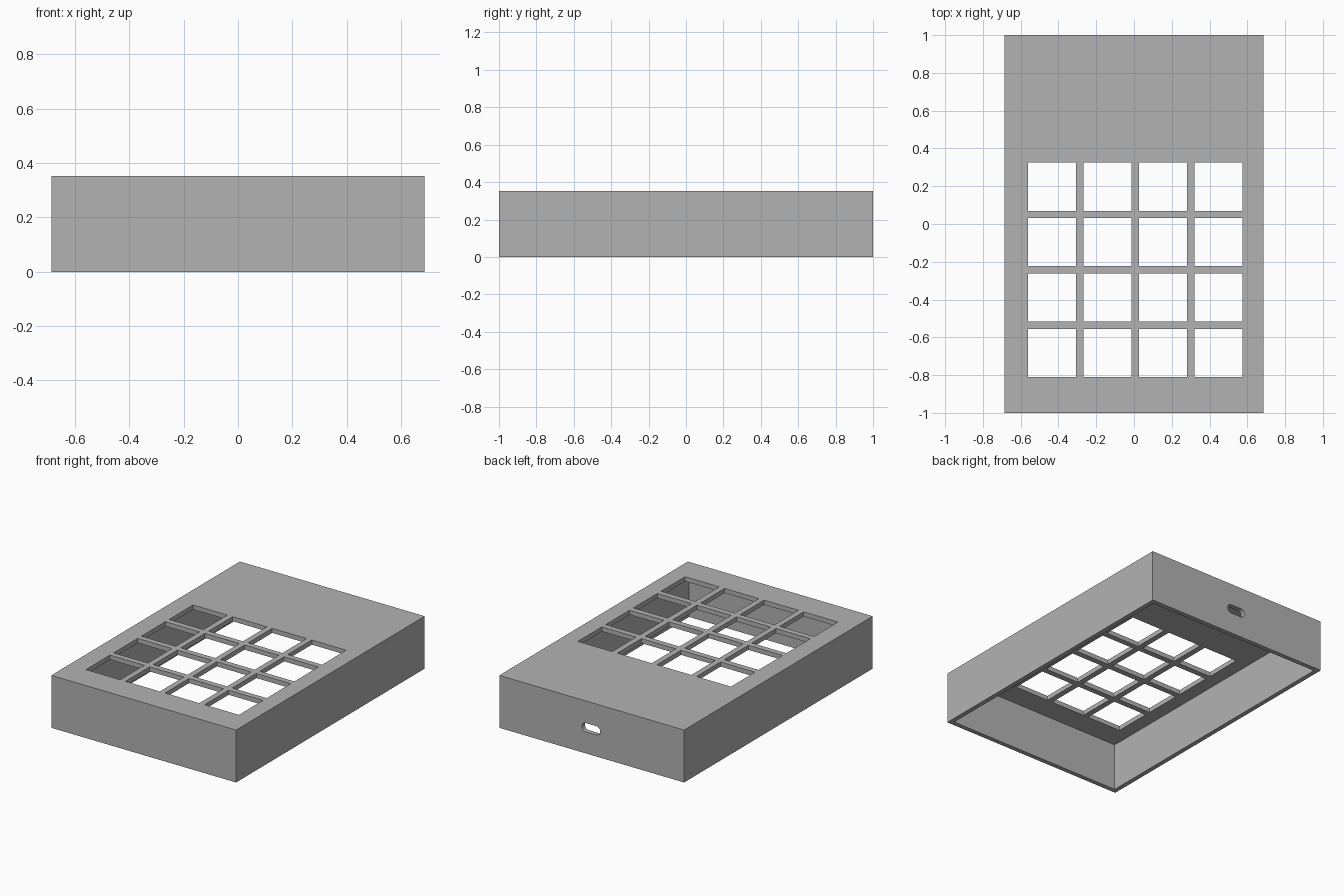
import bpy
import bmesh
from math import pi
from mathutils import Matrix, Vector

if "Cube" in bpy.data.objects:
    bpy.data.objects.remove(bpy.data.objects["Cube"], do_unlink=True)

WIDTH, LENGTH, HEIGHT, WALL = 1.372, 2.0, 0.352, 0.031
KEY, PITCH = 0.255, 0.2937

grey = bpy.data.materials.new("plain_grey")
grey.use_nodes = True
colour = (0.45, 0.45, 0.45, 1)
grey.diffuse_color = colour
grey.node_tree.nodes["Principled BSDF"].inputs["Base Color"].default_value = colour


def add_box(bm, low, high):
    low, high = Vector(low), Vector(high)
    size = Matrix.Diagonal((*(high - low), 1))
    bmesh.ops.create_cube(bm, size=1, matrix=Matrix.Translation((low + high) / 2) @ size)


def make_object(name, bm):
    mesh = bpy.data.meshes.new(name)
    bm.to_mesh(mesh)
    bm.free()
    mesh.materials.append(grey)
    obj = bpy.data.objects.new(name, mesh)
    bpy.context.collection.objects.link(obj)
    return obj


def cut(target, cutter):
    cutter.hide_render = True
    mod = target.modifiers.new("cut", "BOOLEAN")
    mod.operation, mod.solver, mod.object = "DIFFERENCE", "EXACT", cutter
    bpy.context.view_layer.objects.active = target
    bpy.ops.object.modifier_apply(modifier=mod.name)
    bpy.data.objects.remove(cutter, do_unlink=True)


# Outer block
bm = bmesh.new()
add_box(bm, (-WIDTH / 2, -LENGTH / 2, 0), (WIDTH / 2, LENGTH / 2, HEIGHT))
case = make_object("keypad_case", bm)

# Hollow, open underneath
bm = bmesh.new()
add_box(bm, (WALL - WIDTH / 2, WALL - LENGTH / 2, -0.1),
        (WIDTH / 2 - WALL, LENGTH / 2 - WALL, HEIGHT - WALL))
cut(case, make_object("hollow_cutter", bm))

# Four by four grid of key openings in the top plate
bm = bmesh.new()
for col in range(4):
    for row in range(4):
        x, y = -0.561 + col * PITCH, -0.811 + row * PITCH
        add_box(bm, (x, y, HEIGHT - 0.1), (x + KEY, y + KEY, HEIGHT + 0.1))
cut(case, make_object("key_cutter", bm))

# Rounded cable slot through the back wall
bm = bmesh.new()
bmesh.ops.create_cone(bm, cap_ends=True, segments=32, radius1=0.03, radius2=0.03, depth=0.2,
                      matrix=Matrix.Rotation(pi / 2, 4, "X"))
for v in bm.verts:
    # The round is pulled apart into a slot along x
    v.co.x += 0.038 if v.co.x > 0 else -0.038
    v.co += Vector((0.005, LENGTH / 2, 0.174))
cut(case, make_object("slot_cutter", bm))
